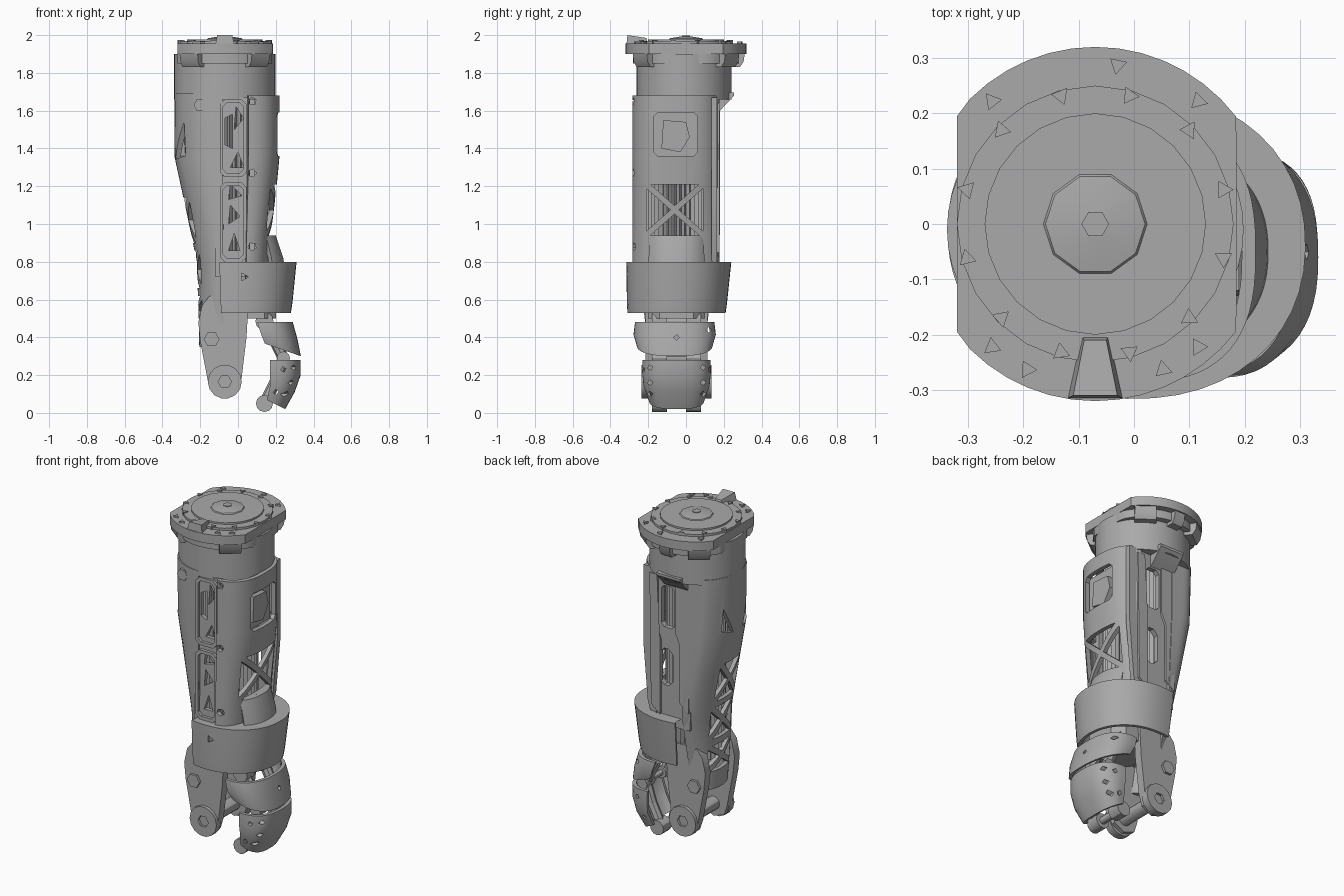
import bpy, bmesh
from math import sin, cos, pi, radians
from mathutils import Vector

old = bpy.data.objects.get("Cube")
if old:
    bpy.data.objects.remove(old, do_unlink=True)

GREY = (0.4, 0.4, 0.4, 1)
metal = bpy.data.materials.new("plain_grey")
metal.use_nodes = True
metal.diffuse_color = GREY
metal.node_tree.nodes["Principled BSDF"].inputs["Base Color"].default_value = GREY
parts = []


def loft(name, loops, keep=True):
    """Closed solid through a stack of equal-length point loops."""
    bm = bmesh.new()
    rows = [[bm.verts.new(p) for p in loop] for loop in loops]
    n = len(rows[0])
    for a, b in zip(rows, rows[1:]):
        for i in range(n):
            j = (i + 1) % n
            bm.faces.new((a[i], a[j], b[j], b[i]))
    caps = [bm.faces.new(rows[0][::-1]), bm.faces.new(rows[-1])]
    bmesh.ops.triangulate(bm, faces=caps)
    if bm.calc_volume(signed=True) < 0:
        bmesh.ops.reverse_faces(bm, faces=bm.faces)
    mesh = bpy.data.meshes.new(name)
    bm.to_mesh(mesh)
    bm.free()
    mesh.materials.append(metal)
    ob = bpy.data.objects.new(name, mesh)
    bpy.context.collection.objects.link(ob)
    if keep:
        parts.append(ob)
    return ob


def prism(name, outline, axis, lo, hi, keep=True):
    """Flat outline extruded along x, y or z."""
    def place(p, d):
        q = list(p)
        q.insert("xyz".index(axis), d)
        return q
    return loft(name, [[place(p, d) for p in outline] for d in (lo, hi)], keep)


def ngon(u, v, r, n=16, turn=0.0):
    return [(u + r * cos(turn + 2 * pi * i / n), v + r * sin(turn + 2 * pi * i / n)) for i in range(n)]


def rect(u0, u1, v0, v1, c=0.0):
    if not c:
        return [(u0, v0), (u1, v0), (u1, v1), (u0, v1)]
    return [(u0 + c, v0), (u1 - c, v0), (u1, v0 + c), (u1, v1 - c),
            (u1 - c, v1), (u0 + c, v1), (u0, v1 - c), (u0, v0 + c)]


def crossed(u0, u1, v0, v1, g=.022):
    """Four triangles that leave an X-shaped brace."""
    m, h = (u0 + u1) / 2, (v0 + v1) / 2
    return [[(u0, v0 + g), (m - g, h), (u0, v1 - g)], [(u1, v0 + g), (m + g, h), (u1, v1 - g)],
            [(u0 + g, v0), (u1 - g, v0), (m, h - g)], [(u0 + g, v1), (u1 - g, v1), (m, h + g)]]


def shell(name, rings, a0, a1, wall=0.025, power=2.0, back=1.0, n=28):
    """Curved wall; each ring is z, centre x, centre y, radius x, radius y, tilt."""
    def arc(ring, inset):
        z, cx, cy, rx, ry, tilt = ring
        pts = []
        for i in range(n + 1):
            a = radians(a0 + (a1 - a0) * i / n)
            c, s = cos(a), sin(a)
            x = cx + (rx - inset) * abs(c) ** (2 / power) * (1 if c > 0 else -1)
            y = cy + (ry - inset) * abs(s) ** (2 / power) * (1 if s > 0 else -1)
            pts.append((x, min(y, back - inset), z + tilt * (x - cx - rx)))
        return pts
    return loft(name, [arc(r, 0) + arc(r, wall)[::-1] for r in rings])


def cut(ob, outlines, axis, lo, hi):
    """Cut each outline through the part in turn; a cut that empties the part is dropped."""
    for p in outlines:
        c = prism("cutter", p, axis, lo, hi, False)
        c.hide_render = True
        mod = ob.modifiers.new("window", 'BOOLEAN')
        mod.operation, mod.solver, mod.object = 'DIFFERENCE', 'EXACT', c
        dg = bpy.context.evaluated_depsgraph_get()
        dg.update()
        mesh = bpy.data.meshes.new_from_object(ob.evaluated_get(dg))
        ob.modifiers.clear()
        if len(mesh.polygons) > .6 * len(ob.data.polygons):
            ob.data = mesh
        bpy.data.objects.remove(c, do_unlink=True)


def rod(name, p, q, r, n=12):
    p, q = Vector(p), Vector(q)
    turn = (q - p).to_track_quat('Z', 'Y')
    loft(name, [[end + turn @ Vector((u, v, 0)) for u, v in ngon(0, 0, r, n)] for end in (p, q)])


CX = -0.07


def clip(pts):
    """Trim to the two flat sides of the mount."""
    return [(max(-.32, min(.185, u)), v) for u, v in pts]


# Upper tube and rotating mount
loft("upper_tube", [[(CX + .268 * cos(a * pi / 24), -.01 + .252 * sin(a * pi / 24), z)
                     for a in range(48)] for z in (1.66, 1.9)])
prism("mount_flange", clip(ngon(CX, 0, .32, 48)), "z", 1.9, 1.955)
prism("mount_lip", clip(ngon(CX, 0, .28, 40)), "z", 1.85, 1.91)
prism("mount_disc", ngon(CX, 0, .25, 24), "z", 1.95, 1.968)
prism("mount_inner_disc", ngon(CX, 0, .2, 24), "z", 1.96, 1.978)
loft("mount_hub", [[(u, v, z) for u, v in ngon(CX, 0, r, 10)]
                   for z, r in ((1.97, .1), (1.983, .09), (1.993, .03))])
prism("hub_nut", ngon(CX, 0, .025, 6), "z", 1.985, 1.997)
loft("mount_key", [[(-.12, -.315, 1.95), (-.02, -.315, 1.95), (-.045, -.2, 1.95), (-.095, -.2, 1.95)],
                   [(-.11, -.31, 2.0), (-.03, -.31, 2.0), (-.05, -.21, 1.985), (-.09, -.21, 1.985)]])
for i in range(12):
    a = radians(30 * i + 15)
    prism("mount_bolt", ngon(CX + .24 * cos(a), .24 * sin(a), .018, 3, i), "z", 1.95, 1.975)
for deg in (50, 82, 130, 230, 245, 295, 310):
    a = radians(deg)
    prism("flange_bolt", ngon(CX + .29 * cos(a), .29 * sin(a), .018, 3, deg), "z", 1.94, 1.965)
for deg, half in ((52, .06), (90, .035), (128, .06), (232, .06), (308, .06)):
    a = radians(deg)
    d, t = Vector((cos(a), sin(a))), Vector((-sin(a), cos(a)))
    mid = Vector((CX, 0))
    loft("mount_bracket", [[(u, v, z) for u, v in clip(
        [mid + d * r + t * w for r, w in ((.22, -half), (out, -half), (out, half), (.22, half))])]
        for z, out in ((1.83, .285), (1.86, .305), (1.91, .312))])
prism("back_lip", [(.15, 1.58), (.18, 1.6), (.255, 1.68), (.255, 1.695), (.15, 1.7)], "x", -.14, .02)

# Outer forearm shell with truss windows
outer = shell("outer_shell", [(z, CX, cy, CX - left, ry, 0) for z, left, cy, ry in (
    (.35, -.205, -.05, .15), (.55, -.21, -.05, .175), (.8, -.218, -.035, .215),
    (1.05, -.27, -.025, .235), (1.35, -.335, -.018, .245), (1.69, -.337, -.012, .251))],
    100, 268, power=2.15, back=.18)
truss = [p for v0, v1 in ((.46, .62), (.66, .86), (.9, 1.14)) for p in crossed(-.15, .06, v0, v1)]
truss += [[(-.18, 1.36), (-.07, 1.34), (-.17, 1.54)], [(.02, 1.34), (.1, 1.36), (.09, 1.5)]]
cut(outer, truss, "x", -.5, -.12)

# Inner forearm shell with square and crossed windows
inner = shell("inner_shell", [(z, .01, -.05, right - .01, .235, 0) for z, right in (
    (.72, .16), (.95, .175), (1.2, .205), (1.36, .22), (1.68, .22))],
    -82, 72, power=2.6, back=.18)
cut(inner, crossed(-.21, .09, .94, 1.21) + [rect(-.17, .06, 1.36, 1.59, .02)], "x", .07, .5)
cut(inner, [ngon(.075, z, .022, 5, z) for z in (.88, 1.27, 1.65)], "y", -.4, -.2)
prism("window_plate", rect(-.19, .08, 1.34, 1.61), "x", .13, .16)
prism("window_block", [(-.13, 1.4), (-.03, 1.38), (.02, 1.46), (0, 1.54), (-.12, 1.55)], "x", .15, .19)

# Ribbed core seen through the windows
ribs = [(-.03 + (.165 if i % 2 else .145) * cos(pi * i / 36),
         -.05 + (.165 if i % 2 else .145) * sin(pi * i / 36)) for i in range(72)]
prism("ribbed_core", ribs, "z", .52, 1.66)

# Front strip with framed openings
strip = prism("front_strip", rect(-.12, .06, .72, 1.67), "y", -.252, -.228)
cut(strip, [[(-.07, 1.42), (-.03, 1.4), (-.03, 1.58), (-.07, 1.56)], [(-.02, 1.5), (.03, 1.56), (-.01, 1.62)],
            [(-.04, 1.3), (.03, 1.3), (0, 1.38)], [(-.05, 1.13), (.02, 1.15), (-.04, 1.21)],
            [(-.05, 1.0), (.01, 1.04), (-.04, 1.1)], [(-.05, .86), (.01, .86), (-.02, .95)]],
    "y", -.4, -.2)
for lo, hi in ((.8, 1.22), (1.25, 1.66)):
    frame = prism("strip_frame", rect(-.095, .045, lo, hi, .025), "y", -.27, -.245)
    cut(frame, [rect(-.08, .03, lo + .02, hi - .02, .02)], "y", -.4, -.2)

# Flat back panel with stepped recesses
panel = prism("back_panel", [(-.14, .74), (.1, .74), (.14, .85), (.17, 1.2), (.17, 1.67), (-.2, 1.67),
                             (-.2, 1.2), (-.15, .9)], "y", .135, .165)
cut(panel, [rect(-.04, .05, 1.33, 1.58, .02), rect(-.03, .06, .98, 1.2, .03)], "y", .1, .3)
prism("back_rail", [(.05, .8), (.11, .85), (.12, 1.64), (.07, 1.64), (.07, 1.3), (.05, 1.25)], "y", .15, .178)
prism("back_cover", [(-.14, .85), (-.08, .9), (-.08, 1.25), (-.05, 1.32), (-.05, 1.62), (-.16, 1.62)],
      "y", .15, .177)

# Wrist cuff and the guard rising from it
cuff = shell("wrist_cuff", [(.53, 0, -.05, .28, .26, 0), (.58, 0, -.048, .288, .265, 0),
                            (.8, 0, -.038, .31, .278, 0)], -107, 105, wall=.018, power=2.15)
cut(cuff, [ngon(.03, .72, .025, 3)], "y", -.4, -.2)
shell("wrist_guard", [(.7, 0, -.05, .255, .2, 0), (.82, 0, -.05, .24, .2, 0), (.94, 0, -.05, .2, .19, 0)],
      -45, 45, power=2.3)
prism("wrist_base", rect(-.1, .2, -.2, .1, .06), "z", .5, .62)

# Fork arms with pivot bosses
fork = [(-.21, .48), (-.2, .38), (-.16, .17), (-.14, .11), (-.07, .085), (0, .12),
        (.02, .19), (.045, .4), (.055, .58), (.02, .62), (-.15, .62), (-.19, .57)]
for side, y0, y1, out in (("front", -.215, -.165, -.235), ("back", .065, .115, .135)):
    mid = (y0 + y1) / 2
    prism(side + "_fork_arm", fork, "y", y0, y1)
    boss = prism(side + "_pivot_boss", ngon(CX, .165, .09, 14), "y", min(mid, out), max(mid, out))
    cut(boss, [ngon(CX, .165, .035, 6)], "y", out - .015, out + .015)
    prism(side + "_fork_bolt", ngon(-.14, .39, .042, 6), "y", min(mid, out + .005), max(mid, out - .005))
rod("pivot_axle", (CX, -.2, .165), (CX, .1, .165), .04)
prism("shell_bolt", ngon(-.2, 1.63, .035, 6), "y", -.25, -.2)

# Finger pads with small openings
upper = shell("upper_finger_pad", [(.3, .17, -.06, .163, .2, -.35), (.39, .15, -.06, .165, .218, -.15),
                                   (.48, .13, -.06, .16, .21, 0)], -97, 97, wall=.02, power=2.4)
lower = shell("lower_finger_pad", [(.02, .16, -.05, .09, .145, -.5), (.11, .18, -.05, .12, .175, -.3),
                                   (.2, .18, -.05, .152, .182, -.1), (.28, .18, -.05, .152, .18, 0)],
              -92, 92, wall=.02, power=2.6)
cut(upper, [ngon(y, z, .015, 4, y) for y, z in ((-.05, .4), (.12, .44))], "x", .2, .4)
cut(lower, [ngon(y, z, .015, 4, z) for y in (-.19, .09) for z in (.1, .16, .24)], "x", .18, .4)
cut(lower, [ngon(x, z, .015, 4, x) for x, z in ((.24, .23), (.2, .11))], "y", -.3, .2)

# Finger links and hinge pins
joints = [(.12, .6), (.15, .47), (.24, .29), (.2, .17), (.14, .05)]
for y in (-.14, .04):
    for (xa, za), (xb, zb) in zip(joints, joints[1:]):
        rod("finger_link", (xa, y, za), (xb, y, zb), .03, 8)
for x, z, r in ((.14, .485, .048), (.24, .29, .035), (.14, .05, .045)):
    for y in (-.14, .04):
        rod("finger_knuckle", (x, y - .04, z), (x, y + .04, z), r)
    rod("finger_pin", (x, -.18, z), (x, .08, z), r * .5)

# Smooth curved faces, keep edges sharp
bpy.ops.object.select_all(action='DESELECT')
for ob in parts:
    ob.select_set(True)
bpy.context.view_layer.objects.active = parts[0]
bpy.ops.object.shade_smooth_by_angle(angle=radians(30))
